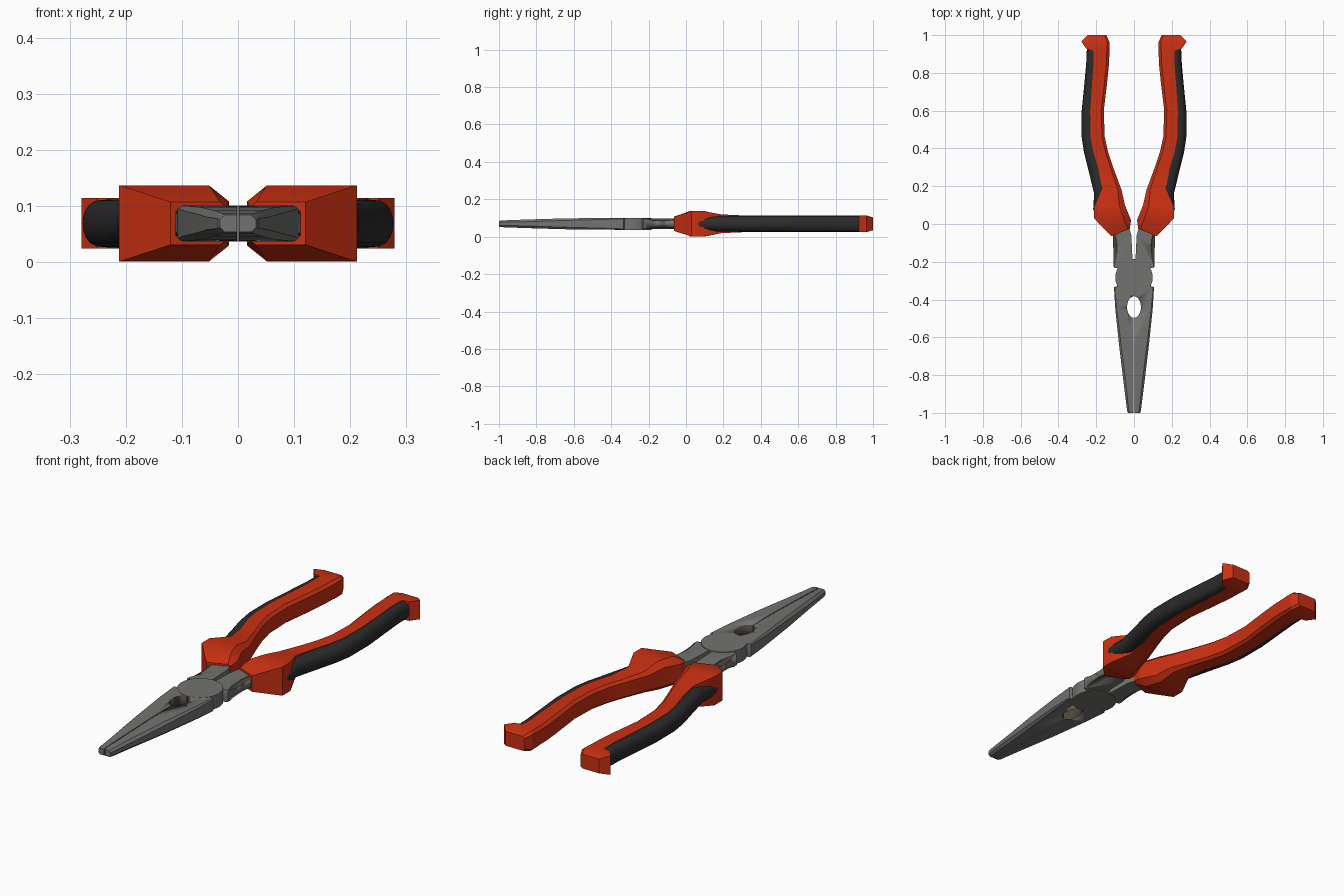
import bpy, bmesh, math
from mathutils import Vector

cube = bpy.data.objects.get("Cube")
if cube:
    bpy.data.objects.remove(cube, do_unlink=True)

MID = 0.069  # height of the tool's middle plane


def material(name, rgb):
    m = bpy.data.materials.new(name)
    m.use_nodes = True
    m.diffuse_color = (*rgb, 1)
    m.node_tree.nodes["Principled BSDF"].inputs["Base Color"].default_value = (*rgb, 1)
    return m


ORANGE = material("orange plastic", (0.6, 0.03, 0.006))
RUBBER = material("dark rubber", (0.025, 0.025, 0.025))
STEEL = material("grey steel", (0.17, 0.17, 0.165))
BROWN = material("dark brown metal", (0.075, 0.062, 0.045))


def finish(name, bm, mat, angle=25):
    bmesh.ops.recalc_face_normals(bm, faces=bm.faces)
    me = bpy.data.meshes.new(name)
    bm.to_mesh(me)
    bm.free()
    ob = bpy.data.objects.new(name, me)
    bpy.context.collection.objects.link(ob)
    me.materials.append(mat)
    smooth(ob, angle)
    return ob


def smooth(ob, angle):
    bpy.ops.object.select_all(action='DESELECT')
    ob.select_set(True)
    bpy.context.view_layer.objects.active = ob
    bpy.ops.object.shade_smooth_by_angle(angle=math.radians(angle))


def loft(name, rings, mat, side, angle=25):
    """Skin a row of equal rings, cap the ends, mirror by side."""
    bm = bmesh.new()
    loops = [[bm.verts.new((p[0] * side, p[1], p[2])) for p in r] for r in rings]
    n = len(loops[0])
    for a, b in zip(loops, loops[1:]):
        for i in range(n):
            j = (i + 1) % n
            bm.faces.new((a[i], a[j], b[j], b[i]))
    bm.faces.new(loops[0])
    bm.faces.new(loops[-1])
    return finish(name, bm, mat, angle)


def cut(ob, centre, radii, tube=False):
    """Carve an ellipsoid or elliptic tube and paint the carved faces."""
    c, r = Vector(centre), Vector(radii)
    bm = bmesh.new()
    if tube:
        bmesh.ops.create_cone(bm, cap_ends=True, segments=20, radius1=1, radius2=1, depth=2)
    else:
        bmesh.ops.create_uvsphere(bm, u_segments=16, v_segments=12, radius=1)
    bmesh.ops.scale(bm, vec=r, verts=bm.verts)
    bmesh.ops.translate(bm, vec=c, verts=bm.verts)
    cutter = finish("cutter", bm, BROWN)
    mod = ob.modifiers.new("carve", 'BOOLEAN')
    mod.operation, mod.object, mod.solver = 'DIFFERENCE', cutter, 'EXACT'
    bpy.ops.object.select_all(action='DESELECT')
    ob.select_set(True)
    bpy.context.view_layer.objects.active = ob
    bpy.ops.object.modifier_apply(modifier=mod.name)
    bpy.data.objects.remove(cutter, do_unlink=True)
    me = ob.data
    if BROWN.name not in [m.name for m in me.materials if m]:
        me.materials.append(BROWN)
    slot = [m.name for m in me.materials].index(BROWN.name)
    for f in me.polygons:
        inside = True
        for vi in f.vertices:
            d = me.vertices[vi].co - c
            k = (d.x / r.x) ** 2 + (d.y / r.y) ** 2 + (0 if tube else (d.z / r.z) ** 2)
            inside = inside and k < 1.03
        if inside and not (tube and abs(f.normal.z) > 0.7):
            f.material_index = slot


def inner_chamfer(xi, yi, xo, yo, h, c):
    """Grip section: chamfered toward the middle, square outside."""
    t = c / (xo - xi)
    xm, ym = xi + c, yi + (yo - yi) * t
    v = h - c * 0.8
    return [(xi, yi, MID - v), (xm, ym, MID - h), (xo, yo, MID - h),
            (xo, yo, MID + h), (xm, ym, MID + h), (xi, yi, MID + v)]


def outer_chamfer(y, xi, xo, h, c):
    """Metal section: flat inside, bevelled outside."""
    return [(xi, y, MID - h), (xo - c, y, MID - h), (xo, y, MID - h + c),
            (xo, y, MID + h - c), (xo - c, y, MID + h), (xi, y, MID + h)]


def half_round(y, xi, xo, h):
    """Rubber section: rounded bulge facing outward."""
    ring = []
    for k in range(11):
        a = math.pi * (k / 10 - 0.5)
        bulge = max(math.cos(a), 0) ** 0.6
        ring.append((xi + (xo - xi) * bulge, y, MID + h * math.sin(a)))
    return ring + [(xi - 0.03, y, MID + h * 0.9), (xi - 0.03, y, MID - h * 0.9)]


# Collar flare: inner x, y, outer x, y, half height, chamfer
COLLAR = [(0.022, -0.025, 0.12, -0.065, 0.038, 0.01),
          (0.016, 0.02, 0.212, 0.03, 0.068, 0.036),
          (0.048, 0.10, 0.212, 0.09, 0.068, 0.03),
          (0.066, 0.18, 0.17, 0.19, 0.05, 0.02)]
# Grip: y, inner x, seam x, outer x
GRIP = [(0.30, 0.11, 0.19, 0.245), (0.38, 0.137, 0.215, 0.265),
        (0.46, 0.155, 0.23, 0.277), (0.60, 0.16, 0.232, 0.277),
        (0.75, 0.142, 0.222, 0.262), (0.85, 0.132, 0.214, 0.253),
        (0.92, 0.13, 0.216, 0.25)]
# Jaw: y, outer x, half height, bevel
JAW = [(-1.0, 0.032, 0.015, 0.008), (-0.985, 0.037, 0.018, 0.009),
       (-0.85, 0.054, 0.023, 0.012), (-0.65, 0.078, 0.029, 0.011),
       (-0.45, 0.099, 0.031, 0.008), (-0.335, 0.106, 0.031, 0.004),
       (-0.33, 0.09, 0.031, 0.004), (-0.27, 0.088, 0.03, 0.004)]
# Shank: y, inner x, outer x
SHANK = [(-0.27, 0.004, 0.086), (-0.235, 0.005, 0.086), (-0.228, 0.006, 0.108),
         (-0.06, 0.014, 0.111), (0.03, 0.04, 0.125)]

for side, label in ((1, "left"), (-1, "right")):
    # Orange handle with flared collar and hooked end
    rings = [inner_chamfer(*c) for c in COLLAR]
    rings += [inner_chamfer(xi, y, xs, y, 0.045, 0.014) for y, xi, xs, xo in GRIP]
    rings += [inner_chamfer(0.13, 0.925, 0.25, 0.925, 0.045, 0.012),
              inner_chamfer(0.13, 0.965, 0.279, 0.965, 0.045, 0.012),
              inner_chamfer(0.147, 1.0, 0.245, 1.0, 0.034, 0.01)]
    loft(label + "_handle", rings, ORANGE, side)

    # Rubber pad along the outside of the handle
    pad = [half_round(0.05, 0.16, 0.208, 0.036), half_round(0.08, 0.15, 0.216, 0.04),
           half_round(0.16, 0.15, 0.211, 0.042)]
    pad += [half_round(y, xs - 0.004, xo, 0.043) for y, xi, xs, xo in GRIP]
    pad.append(half_round(0.945, 0.214, 0.25, 0.04))
    loft(label + "_grip_pad", pad, RUBBER, side, 50)

    # Tapered jaw with half of the oval opening
    jaw = loft(label + "_jaw", [outer_chamfer(y, 0.002, xo, h, c) for y, xo, h, c in JAW],
               STEEL, side)
    cut(jaw, (0, -0.44, MID), (0.037, 0.057, 0.1), tube=True)

    # Shank between pivot and collar, scooped along the outer edges
    shank = loft(label + "_shank", [outer_chamfer(y, xi, xo, 0.029, 0.004)
                                    for y, xi, xo in SHANK], STEEL, side)
    for s in (1, -1):
        cut(shank, (side * 0.108, -0.13, MID + s * 0.03), (0.018, 0.085, 0.014))

# Round lap joint, in two stacked discs
for s, label in ((1, "upper"), (-1, "lower")):
    bm = bmesh.new()
    bmesh.ops.create_cone(bm, cap_ends=True, segments=32, radius1=0.099,
                          radius2=0.099, depth=0.0318)
    bmesh.ops.translate(bm, vec=(0, -0.283, MID + s * 0.0159), verts=bm.verts)
    finish(label + "_pivot_disc", bm, STEEL)
